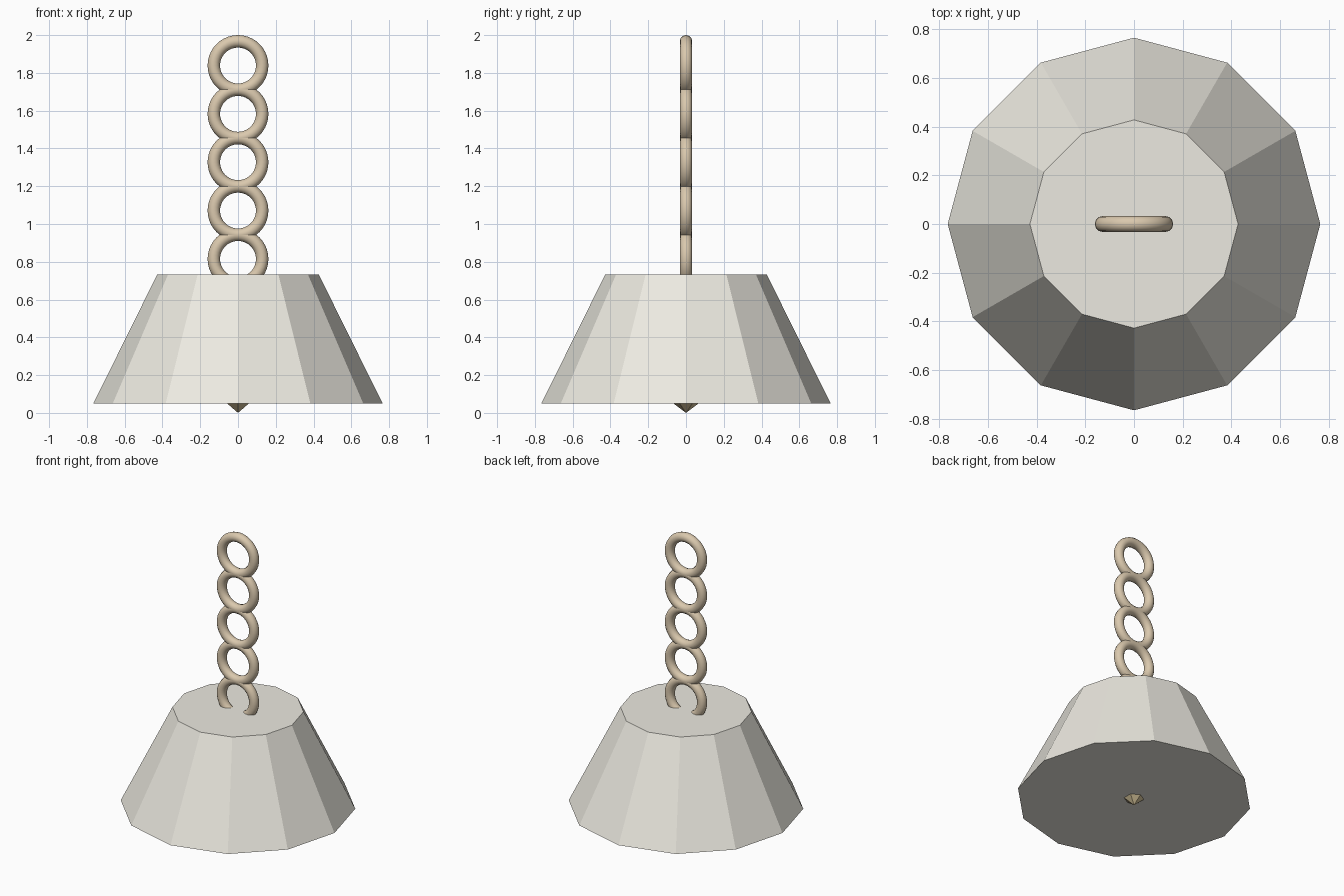
import bpy
import math

if "Cube" in bpy.data.objects:
    bpy.data.objects.remove(bpy.data.objects["Cube"])


def material(name, rgb):
    m = bpy.data.materials.new(name)
    m.diffuse_color = (*rgb, 1)
    m.use_nodes = True
    m.node_tree.nodes["Principled BSDF"].inputs["Base Color"].default_value = m.diffuse_color
    return m


def finish(name, mat):
    ob = bpy.context.object
    ob.name = name
    ob.data.materials.append(mat)
    return ob


cream = material("cream", (0.84, 0.82, 0.75))
tan = material("tan", (0.70, 0.58, 0.42))
gold = material("gold", (0.66, 0.54, 0.32))

# Twelve-sided closed lampshade, corners on the x and y axes
bpy.ops.mesh.primitive_cone_add(vertices=12, radius1=0.766, radius2=0.428,
                                depth=0.683, location=(0, 0, 0.3905))
finish("shade", cream)

# Chain of five touching rings, the lowest sunk into the shade
for i in range(5):
    bpy.ops.mesh.primitive_torus_add(
        major_radius=0.128, minor_radius=0.033, major_segments=40, minor_segments=12,
        location=(0, 0, 1.839 - 0.256 * i), rotation=(math.pi / 2, 0, 0))
    finish(f"chain_ring_{i + 1}", tan)
    bpy.ops.object.shade_smooth()

# Faceted bulb whose tip pokes out below the shade
bpy.ops.mesh.primitive_uv_sphere_add(segments=6, ring_count=3, radius=0.1,
                                     location=(0, 0, 0.13), scale=(1, 1, 1.3),
                                     rotation=(0, 0, 0))
finish("bulb", gold)
